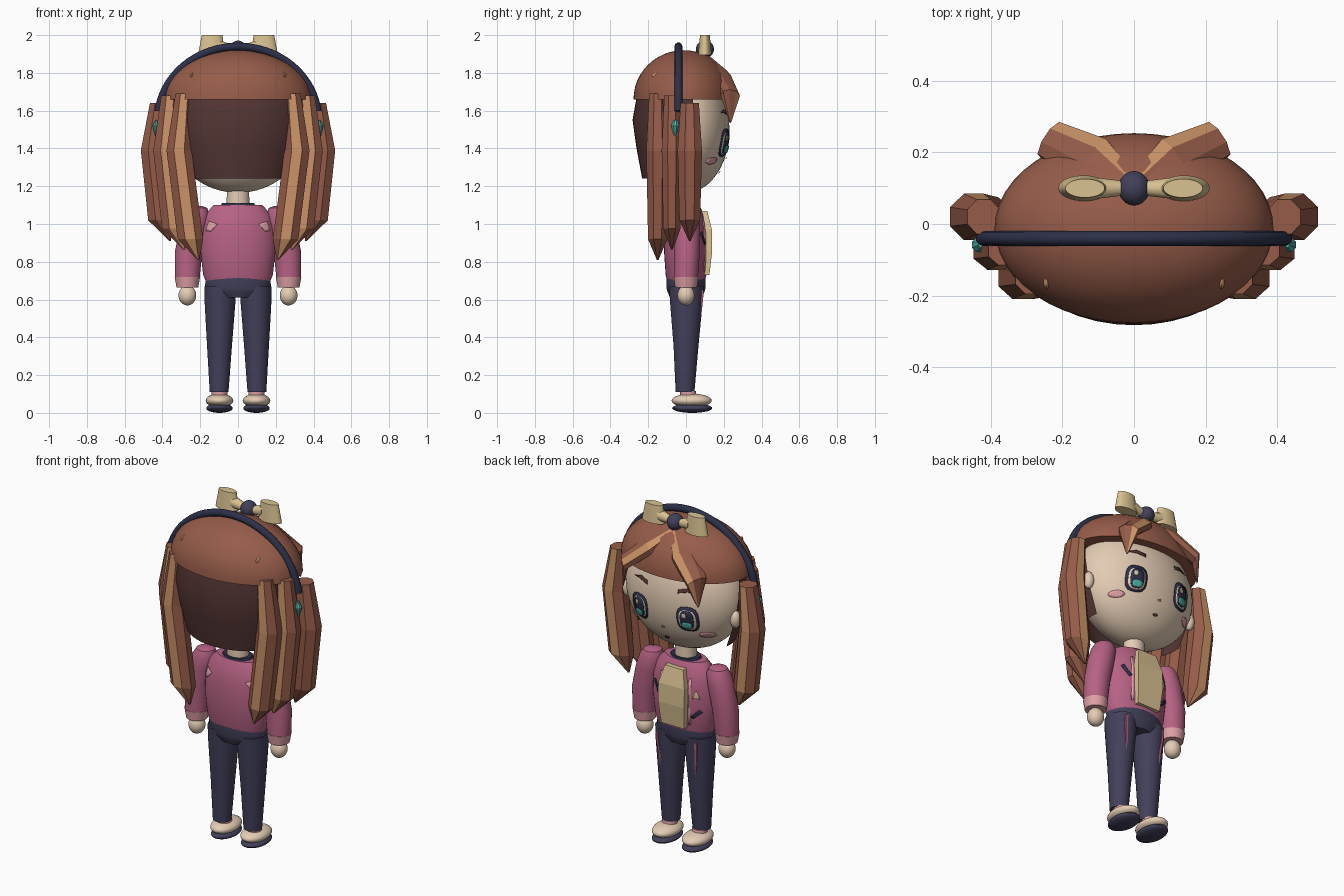
import bpy, bmesh, math
from mathutils import Vector

cube = bpy.data.objects.get("Cube")
if cube:
    bpy.data.objects.remove(cube, do_unlink=True)


def mat(name, r, g, b):
    lin = [((c / 255 + 0.055) / 1.055) ** 2.4 for c in (r, g, b)] + [1]
    m = bpy.data.materials.new(name)
    m.diffuse_color = lin
    m.use_nodes = True
    m.node_tree.nodes["Principled BSDF"].inputs["Base Color"].default_value = lin
    return m


HAIR = mat("hair_brown", 150, 92, 73)
SHADE = mat("dark_brown", 84, 54, 52)
TAN = mat("tan_streak", 204, 148, 104)
SKIN = mat("skin", 228, 204, 180)
PINK = mat("jacket_pink", 182, 98, 132)
BLUSH = mat("light_pink", 222, 160, 165)
NAVY = mat("trouser_navy", 66, 64, 90)
DARK = mat("deep_navy", 44, 48, 72)
TEAL = mat("teal", 72, 168, 158)
GOLD = mat("cream_gold", 218, 194, 146)
SIDES = (("left", 1), ("right", -1))


def finish(name, bm, mats, smooth=True):
    bmesh.ops.recalc_face_normals(bm, faces=bm.faces)
    me = bpy.data.meshes.new(name)
    bm.to_mesh(me)
    bm.free()
    ob = bpy.data.objects.new(name, me)
    bpy.context.collection.objects.link(ob)
    for m in mats:
        me.materials.append(m)
    if smooth:
        bpy.ops.object.select_all(action='DESELECT')
        ob.select_set(True)
        bpy.context.view_layer.objects.active = ob
        bpy.ops.object.shade_smooth_by_angle(angle=math.radians(35))
    return ob


def ball(name, loc, size, m, cut=None, seg=32):
    """Ellipsoid, optionally cut flat from below at height cut."""
    bm = bmesh.new()
    bmesh.ops.create_uvsphere(bm, u_segments=seg, v_segments=seg // 2, radius=1)
    for v in bm.verts:
        v.co = Vector([a * b + c for a, b, c in zip(v.co, size, loc)])
    if cut is not None:
        r = bmesh.ops.bisect_plane(bm, geom=bm.verts[:] + bm.edges[:] + bm.faces[:],
                                   plane_co=(0, 0, cut), plane_no=(0, 0, -1), clear_outer=True)
        bmesh.ops.holes_fill(bm, edges=[e for e in r["geom_cut"] if isinstance(e, bmesh.types.BMEdge)])
    return finish(name, bm, [m])


def loft(name, rings, mats, n=28, e1=(1, 0, 0), e2=(0, 1, 0), stripe=None, smooth=True):
    """Skin over elliptical rings (x, y, z, r1, r2); one side strip may take the second material."""
    bm = bmesh.new()
    e1, e2 = Vector(e1).normalized(), Vector(e2).normalized()
    rows = []
    for x, y, z, r1, r2 in rings:
        angs = [(i - 0.5) * math.tau / n for i in range(n)]
        rows.append([bm.verts.new(Vector((x, y, z)) + e1 * r1 * math.cos(a) + e2 * r2 * math.sin(a))
                     for a in angs])
    for a, b in zip(rows, rows[1:]):
        for i in range(n):
            f = bm.faces.new((a[i], a[(i + 1) % n], b[(i + 1) % n], b[i]))
            f.material_index = int(i == stripe)
    bm.faces.new(rows[0])
    bm.faces.new(rows[-1])
    return finish(name, bm, mats, smooth)


def patch(name, pts, surf, off, m, back=1):
    """Painted detail: outline of (x, z) points laid on a curved surface."""
    bm = bmesh.new()
    n = len(pts)
    cx, cz = sum(p[0] for p in pts) / n, sum(p[1] for p in pts) / n

    def put(x, z):
        return bm.verts.new((x, back * (surf(x, z) + off), z))
    mid = put(cx, cz)
    inner = [put((x + cx) / 2, (z + cz) / 2) for x, z in pts]
    outer = [put(x, z) for x, z in pts]
    for i in range(n):
        j = (i + 1) % n
        bm.faces.new((mid, inner[i], inner[j]))
        bm.faces.new((inner[i], outer[i], outer[j], inner[j]))
    ob = finish(name, bm, [m])
    sol = ob.modifiers.new("thickness", 'SOLIDIFY')
    sol.thickness = 0.003
    return ob


def oval(x, z, rx, rz, power=1.0, n=24):
    def p(c):
        return math.copysign(abs(c) ** power, c)
    return [(x + rx * p(math.cos(i * math.tau / n)), z + rz * p(math.sin(i * math.tau / n))) for i in range(n)]


TORSO = [(.68, .165, .095), (.73, .185, .108), (.86, .2, .117), (.97, .197, .112), (1.05, .175, .097), (1.1, .13, .07)]


def head_y(x, z):
    return .23 * math.sqrt(max(0, 1 - (x / .36) ** 2 - ((z - 1.5) / .335) ** 2))


def torso_y(x, z):
    for (z0, a0, b0), (z1, a1, b1) in zip(TORSO, TORSO[1:]):
        if z0 <= z <= z1:
            t = (z - z0) / (z1 - z0)
            return (b0 + (b1 - b0) * t) * math.sqrt(max(0, 1 - (x / (a0 + (a1 - a0) * t)) ** 2))
    return 0


# Head, neck and torso
ball("head", (0, 0, 1.5), (.36, .23, .335), SKIN, seg=48)
loft("neck", [(0, 0, 1.06, .062, .055), (0, 0, 1.22, .058, .052)], [SKIN])
loft("collar", [(0, 0, 1.085, .1, .068), (0, 0, 1.11, .085, .062)], [DARK])
loft("jacket_body", [(0, 0, z, a, b) for z, a, b in TORSO], [PINK], n=40)
loft("shirt_panel", [(0, y, z, w * 1.414, .024) for y, z, w in
                     ((.107, .73, .075), (.122, .86, .085), (.12, .97, .085), (.095, 1.07, .06))],
     [GOLD], n=4, smooth=False)
patch("left_jacket_dash", [(.1, .9), (.115, .89), (.155, .95), (.14, .96)], torso_y, .006, DARK)
patch("right_jacket_dash", [(-.1, .8), (-.115, .79), (-.16, .83), (-.145, .845)], torso_y, .006, DARK)
patch("jacket_triangle", [(-.11, .91), (-.15, .91), (-.13, .955)], torso_y, .006, GOLD)
for side, s in SIDES:
    patch(side + "_jacket_edge", [(s * .088, .75), (s * .1, .75), (s * .1, 1.02), (s * .088, 1.02)], torso_y, .005, BLUSH)
    patch(side + "_back_mark", [(s * .11, 1.0), (s * .145, .96), (s * .172, .965), (s * .155, 1.015)],
          torso_y, .005, BLUSH, -1)

# Trousers
loft("trouser_waist", [(0, 0, .61, .1, .085), (0, 0, .64, .165, .098), (0, 0, .66, .178, .104), (0, 0, .715, .17, .104)], [NAVY])
for side, s in SIDES:
    loft(side + "_leg", [(s * .1, -.005, .11, .05, .05), (s * .098, 0, .35, .066, .066),
                         (s * .095, .002, .6, .083, .088), (s * .095, .002, .67, .083, .092)], [NAVY])
    loft(side + "_pocket_trim", [(s * .11, .066, .44, .008, .008), (s * .125, .085, .6, .01, .008),
                                 (s * .125, .088, .65, .01, .008)], [PINK], n=4, smooth=False)
    # Shoes
    loft(side + "_ankle", [(s * .098, .015, .075, .042, .045), (s * .098, .01, .115, .042, .042)], [BLUSH])
    ball(side + "_shoe", (s * .098, .03, .065), (.073, .106, .037), SKIN)
    ball(side + "_sole", (s * .098, .033, .025), (.07, .106, .025), NAVY)
    # Arms
    loft(side + "_sleeve", [(s * .21, .005, 1.095, .02, .02), (s * .213, .005, 1.085, .05, .05),
                            (s * .218, .005, 1.05, .068, .066), (s * .235, .005, .98, .074, .07),
                            (s * .262, .005, .85, .073, .068), (s * .268, 0, .72, .066, .064)], [PINK])
    loft(side + "_cuff", [(s * .268, 0, .72, .068, .066), (s * .268, 0, .665, .058, .058)], [BLUSH])
    ball(side + "_hand", (s * .268, 0, .622), (.047, .045, .053), SKIN)

# Face
for side, s in SIDES:
    x = s * .155
    for part, dx, dz, rx, rz, m, k in (("eye_outline", 0, 0, .06, .075, DARK, 1), ("eye_white", 0, -.004, .047, .06, SKIN, 2),
                                       ("iris", 0, -.002, .037, .056, DARK, 3), ("iris_glow", 0, -.034, .028, .02, TEAL, 4),
                                       ("eye_shine", .012, .024, .011, .014, SKIN, 4)):
        patch(side + "_" + part, oval(x + dx, 1.43 + dz, rx, rz, .7), head_y, .003 + .004 * k, m)
    patch(side + "_eyebrow", [(s * .1, 1.575), (s * .1, 1.595), (s * .15, 1.608), (s * .205, 1.59), (s * .15, 1.587)],
          head_y, .006, SHADE)
    patch(side + "_cheek", oval(s * .235, 1.335, .036, .018), head_y, .005, BLUSH)
    ball(side + "_ear", (s * .35, .04, 1.42), (.03, .03, .05), SKIN, seg=16)
patch("nose", oval(0, 1.35, .01, .006), head_y, .005, TAN)
patch("mouth", oval(0, 1.275, .014, .007), head_y, .005, SHADE)

# Hair cap and dark back sheet
ball("hair_cap", (0, -.012, 1.66), (.39, .266, .26), HAIR, cut=1.66, seg=48)
bm = bmesh.new()
rows = []
for z, rx, ry in ((1.67, .375, .262), (1.55, .375, .283), (1.4, .345, .262), (1.24, .29, .232)):
    rows.append([bm.verts.new((rx * math.cos(a), ry * math.sin(a), z))
                 for a in (math.radians(172 + i * 196 / 24) for i in range(25))])
for a, b in zip(rows, rows[1:]):
    for i in range(24):
        bm.faces.new((a[i], a[i + 1], b[i + 1], b[i]))
finish("back_hair_sheet", bm, [SHADE])

# Long side locks: y, tip height offset, x centres from root to tip, streak side
LOCKS = (("front", .02, .91, (.42, .448, .408, .36), 1.64, 2, .07),
         ("middle", -.075, .865, (.36, .382, .335, .285), 1.68, 6, .058),
         ("rear", -.15, .81, (.285, .312, .252, .21), 1.69, 6, .065))
for side, s in SIDES:
    for place, y, tip, xs, top, strip, ry in LOCKS:
        loft(f"{side}_{place}_lock", [(s * xs[0], y, top, .05, ry * .75), (s * xs[1], y, 1.39, .072, ry),
                                      (s * xs[2], y, tip + .11, .073, ry * .85), (s * xs[3], y, tip, .005, .005)],
             [HAIR, TAN], n=8, stripe=strip, smooth=False)
    # Swept fringe
    loft(side + "_fringe", [(s * .01, .1, 1.87, .04, .03), (s * .11, .175, 1.79, .075, .04),
                            (s * .235, .235, 1.68, .06, .035), (s * .245, .235, 1.54, .006, .006)],
         [HAIR, TAN], n=8, e1=(-s * .5, .75, -.2), e2=(s * .35, .4, .8), stripe=1, smooth=False)
    ball(side + "_hair_pin", (s * .245, -.152, 1.785), (.01, .03, .02), TAN, seg=12)
    # Bow wing, its link, and earbud
    loft(side + "_bow_wing", [(s * .14, .1, 1.895, .072, .036), (s * .137, .1, 2.0, .055, .026)], [GOLD])
    loft(side + "_bow_link", [(s * .02, .1, 1.925, .02, .02), (s * .1, .1, 1.94, .03, .035)],
         [GOLD], n=12, e1=(0, 1, 0), e2=(0, 0, 1))
    loft(side + "_earbud", [(s * .428, -.055, 1.55, .008, .012), (s * .432, -.058, 1.52, .022, .022),
                            (s * .432, -.058, 1.46, .005, .005)], [TEAL], n=8, smooth=False)
ball("bow_knot", (0, .1, 1.925), (.044, .048, .046), NAVY)

# Headband
cu = bpy.data.curves.new("headband", 'CURVE')
cu.dimensions = '3D'
cu.bevel_depth = .021
cu.bevel_resolution = 3
sp = cu.splines.new('POLY')
sp.points.add(40)
for i, p in enumerate(sp.points):
    a = math.radians(7 + i * 166 / 40)
    p.co = (.425 * math.cos(a), -.04, 1.55 + .39 * math.sin(a), 1)
cu.use_fill_caps = True
cu.materials.append(DARK)
bpy.context.collection.objects.link(bpy.data.objects.new("headband", cu))
